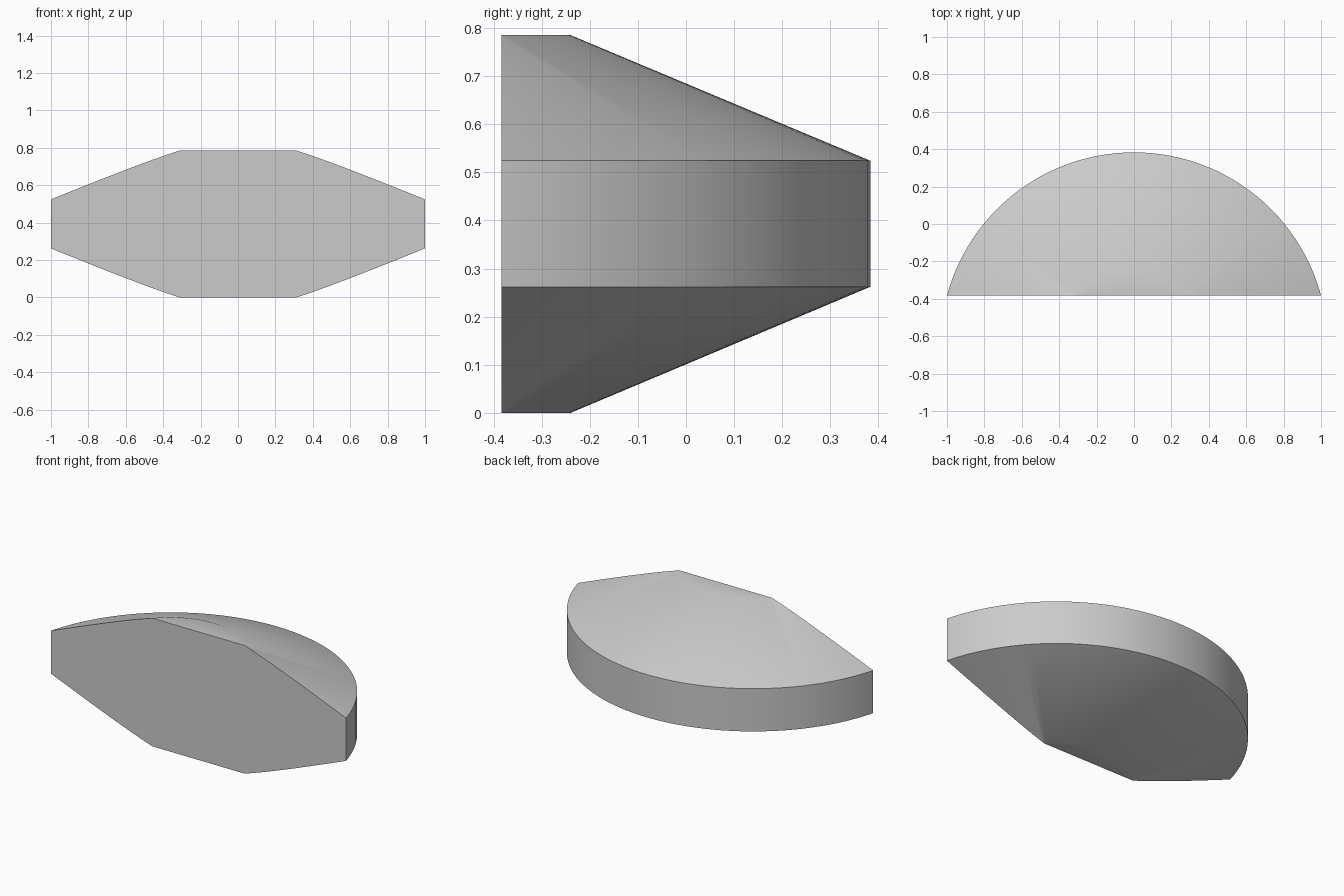
import bpy, bmesh, math

cube = bpy.data.objects.get("Cube")
if cube:
    bpy.data.objects.remove(cube, do_unlink=True)

FRONT_Y = -0.383      # flat front face
AXIS_Y = -0.653       # axis of the turned disc
RIM_R, CAP_R = 1.036, 0.413
HEIGHT, RIM_LOW, RIM_HIGH = 0.785, 0.262, 0.524
STEPS = 128

# Plain grey material
grey = bpy.data.materials.new("light_grey")
grey.use_nodes = True
colour = (0.6, 0.6, 0.6, 1)
grey.diffuse_color = colour
grey.node_tree.nodes["Principled BSDF"].inputs["Base Color"].default_value = colour

# Turned double-bevelled disc
bm = bmesh.new()
profile = [(0, 0), (CAP_R, 0), (RIM_R, RIM_LOW), (RIM_R, RIM_HIGH), (CAP_R, HEIGHT), (0, HEIGHT)]
verts = [bm.verts.new((0, AXIS_Y + r, z)) for r, z in profile]
edges = [bm.edges.new(pair) for pair in zip(verts, verts[1:])]
bmesh.ops.spin(bm, geom=verts + edges, cent=(0, AXIS_Y, 0), axis=(0, 0, 1),
               angle=math.tau, steps=STEPS)
bmesh.ops.remove_doubles(bm, verts=bm.verts[:], dist=0.0001)

# Slice off everything ahead of the front plane and close the cut
bmesh.ops.bisect_plane(bm, geom=bm.verts[:] + bm.edges[:] + bm.faces[:],
                       plane_co=(0, FRONT_Y, 0), plane_no=(0, -1, 0), clear_outer=True)
rim = [e for e in bm.edges if e.is_boundary]
bmesh.ops.contextual_create(bm, geom=rim)
bmesh.ops.recalc_face_normals(bm, faces=bm.faces[:])

mesh = bpy.data.meshes.new("bevelled_disc_segment")
bm.to_mesh(mesh)
bm.free()
mesh.materials.append(grey)
disc = bpy.data.objects.new("bevelled_disc_segment", mesh)
bpy.context.collection.objects.link(disc)

# Smooth turned surfaces, sharp rim and front outline
bpy.ops.object.select_all(action="DESELECT")
disc.select_set(True)
bpy.context.view_layer.objects.active = disc
bpy.ops.object.shade_smooth_by_angle(angle=math.radians(30))
